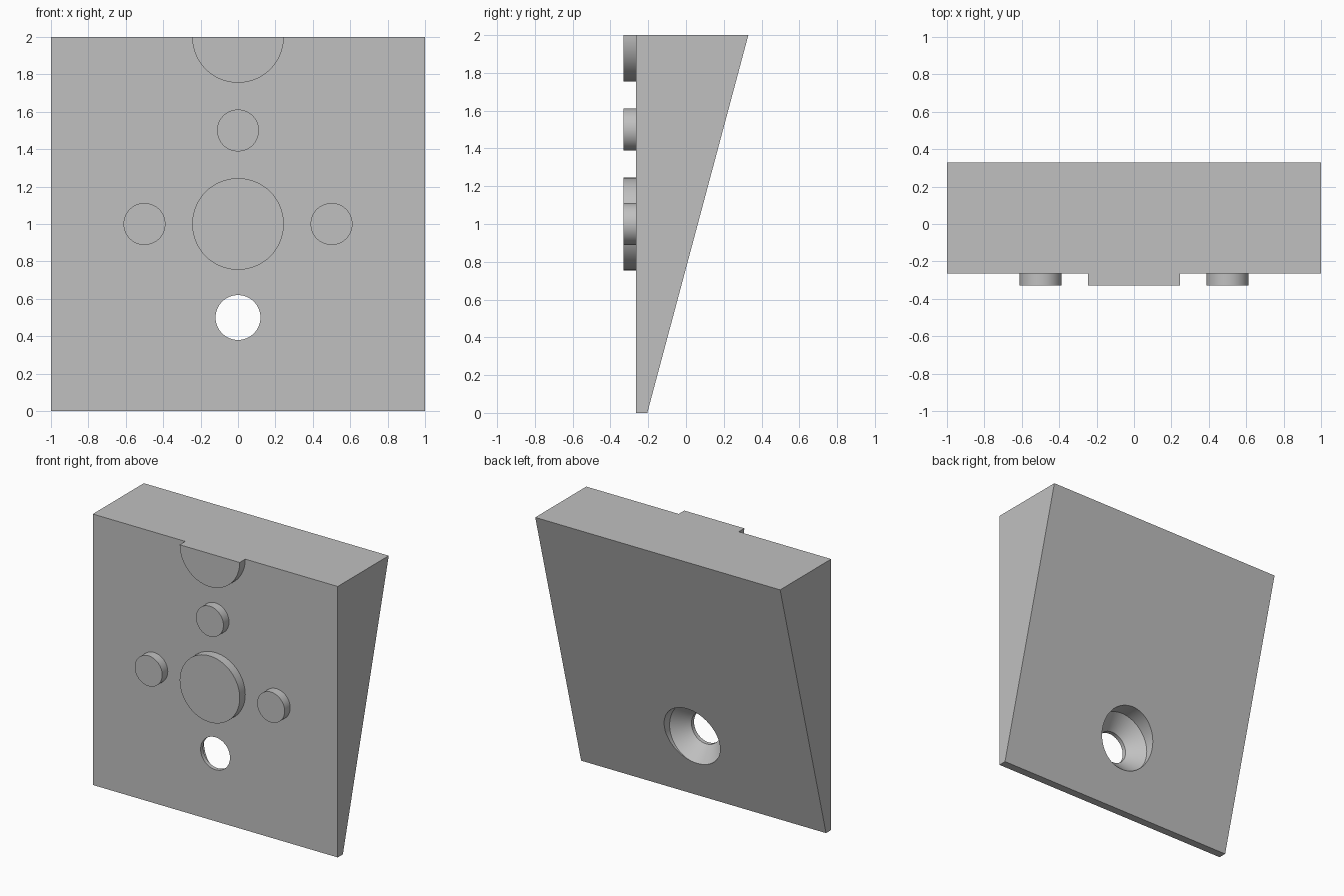
import bpy, bmesh, math

cube = bpy.data.objects.get("Cube")
if cube:
    bpy.data.objects.remove(cube, do_unlink=True)

# One plain grey for everything
GREY = (0.53, 0.53, 0.53, 1)
grey = bpy.data.materials.new("plain grey")
grey.use_nodes = True
grey.diffuse_color = GREY
grey.node_tree.nodes["Principled BSDF"].inputs["Base Color"].default_value = GREY

FACE_Y, BOSS_Y = -0.265, -0.33
BIG_R, SMALL_R = 0.245, 0.112
SEGMENTS = 64


def finish(name, bm):
    bmesh.ops.recalc_face_normals(bm, faces=bm.faces[:])
    mesh = bpy.data.meshes.new(name)
    bm.to_mesh(mesh)
    bm.free()
    mesh.materials.append(grey)
    obj = bpy.data.objects.new(name, mesh)
    bpy.context.collection.objects.link(obj)
    return obj


def extrude_outline(name, points, offset):
    bm = bmesh.new()
    face = bm.faces.new([bm.verts.new(p) for p in points])
    new = bmesh.ops.extrude_face_region(bm, geom=[face])["geom"]
    verts = [v for v in new if isinstance(v, bmesh.types.BMVert)]
    bmesh.ops.translate(bm, verts=verts, vec=offset)
    return finish(name, bm)


def smooth(obj):
    bpy.ops.object.select_all(action="DESELECT")
    obj.select_set(True)
    bpy.context.view_layer.objects.active = obj
    bpy.ops.object.shade_smooth_by_angle(angle=math.radians(30))


def boss(name, x, z, radius, half=False):
    # A half boss keeps only the lower half of the disc
    sweep = math.pi if half else math.tau
    count = SEGMENTS // 2 + 1 if half else SEGMENTS
    angles = [math.pi + sweep * i / (SEGMENTS // 2 if half else SEGMENTS)
              for i in range(count)]
    outline = [(x + radius * math.cos(a), FACE_Y, z + radius * math.sin(a))
               for a in angles]
    smooth(extrude_outline(name, outline, (0, BOSS_Y - FACE_Y, 0)))


# Wedge plate, upright in front and sloping outwards behind
side = [(-1, FACE_Y, 0), (-1, -0.205, 0), (-1, 0.33, 2), (-1, FACE_Y, 2)]
plate = extrude_outline("wedge_plate", side, (2, 0, 0))

# Countersunk screw hole, cut from a lathed profile of radius and depth
bm = bmesh.new()
profile = [(0, -0.5), (0.12, -0.5), (0.12, -0.235), (0.225, -0.13),
           (0.225, 0.5), (0, 0.5)]
verts = [bm.verts.new((r, y, 0.5)) for r, y in profile]
edges = [bm.edges.new(pair) for pair in zip(verts, verts[1:])]
bmesh.ops.spin(bm, geom=verts + edges, cent=(0, 0, 0.5), axis=(0, 1, 0),
               angle=math.tau, steps=SEGMENTS)
bmesh.ops.remove_doubles(bm, verts=bm.verts[:], dist=0.0001)
cutter = finish("hole_cutter", bm)
cutter.hide_render = True
cutter.hide_viewport = True

cut = plate.modifiers.new("screw hole", "BOOLEAN")
cut.operation = "DIFFERENCE"
cut.solver = "EXACT"
cut.object = cutter
bpy.context.view_layer.objects.active = plate
plate.select_set(True)
bpy.ops.object.modifier_apply(modifier=cut.name)
bpy.data.objects.remove(cutter, do_unlink=True)
smooth(plate)

# Raised round bosses on the front
boss("centre_boss", 0, 1, BIG_R)
boss("upper_boss", 0, 1.5, SMALL_R)
boss("left_boss", 0.5, 1, SMALL_R)
boss("right_boss", -0.5, 1, SMALL_R)
boss("top_half_boss", 0, 2, BIG_R, half=True)
